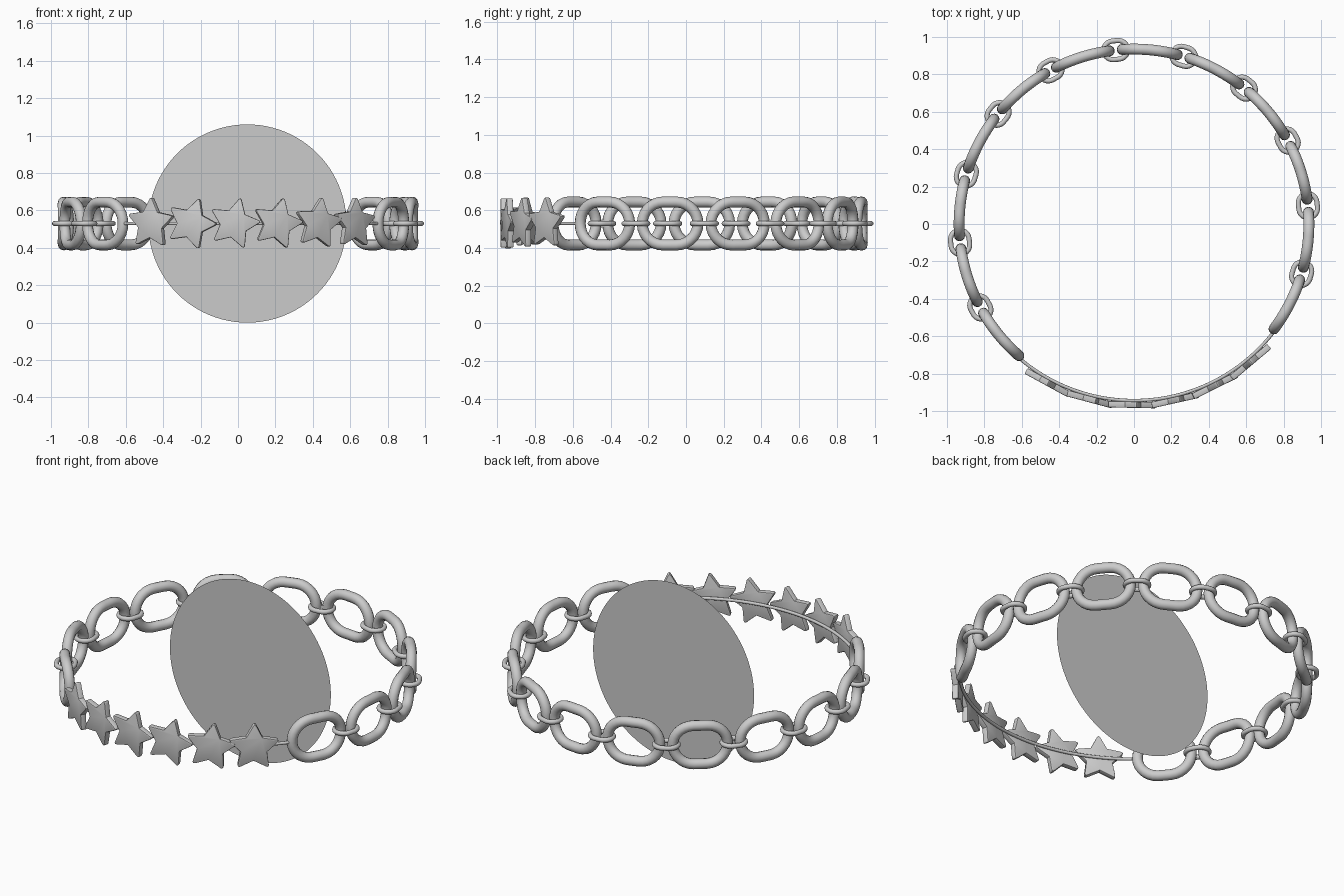
import bpy, bmesh
from math import sin, cos, pi, radians
from mathutils import Matrix, Vector

if "Cube" in bpy.data.objects:
    bpy.data.objects.remove(bpy.data.objects["Cube"])

R = 0.935     # radius of the bracelet
ZC = 0.53     # height of the bracelet centre line
STEP = 22.5   # angle between chain links


def tube(name, pts, radius, cyclic=True):
    """Round tube along a path, turned into a smooth mesh."""
    cu = bpy.data.curves.new(name, 'CURVE')
    cu.dimensions = '3D'
    cu.bevel_depth = radius
    cu.bevel_resolution = 4
    cu.use_fill_caps = not cyclic
    sp = cu.splines.new('POLY')
    sp.points.add(len(pts) - 1)
    for p, co in zip(sp.points, pts):
        p.co = (*co, 1)
    sp.use_cyclic_u = cyclic
    ob = bpy.data.objects.new(name, cu)
    bpy.context.collection.objects.link(ob)
    bpy.ops.object.select_all(action='DESELECT')
    ob.select_set(True)
    bpy.context.view_layer.objects.active = ob
    bpy.ops.object.convert(target='MESH')
    bpy.ops.object.shade_smooth_by_angle(angle=radians(50))
    return ob


def stadium(half_straight, r, arc=14, straight=5):
    """Closed outline: two half circles joined by straight runs."""
    pts = []
    for side in (1, -1):
        for i in range(arc + 1):
            a = -pi / 2 + pi * i / arc
            pts.append((side * (half_straight + r * cos(a)), side * r * sin(a)))
        for i in range(1, straight):
            pts.append((side * half_straight * (1 - 2 * i / straight), side * r))
    return pts


def on_ring(a, z, r=R):
    return (r * cos(a), r * sin(a), z)


# large upright links, bent along the bracelet
for k in range(12):
    a = radians(-27.75 + STEP * k)
    tube(f"large_link_{k + 1}",
         [on_ring(a + u / R, ZC + v) for u, v in stadium(0.035, 0.114)], 0.029)

# small flat links joining them
for k in range(11):
    a = radians(-16.5 + STEP * k)
    rad, tan = Vector((cos(a), sin(a), 0)), Vector((-sin(a), cos(a), 0))
    c = Vector(on_ring(a, ZC))
    tube(f"small_link_{k + 1}",
         [c + tan * u + rad * v for u, v in stadium(0.014, 0.05, straight=2)], 0.0135)

# thin curved wire carrying the stars
tube("star_wire", [on_ring(radians(230 + 92 * i / 48), ZC, 0.944) for i in range(49)],
     0.009, cyclic=False)


def star(name, angle, tilt, outer=0.148, inner=0.076, thick=0.034):
    """Flat star with rounded points, facing outwards on the ring."""
    bm = bmesh.new()
    vs = []
    for i in range(10):
        r = inner if i % 2 else outer
        a = pi / 2 + i * pi / 5
        vs.append(bm.verts.new((r * cos(a), r * sin(a), -thick / 2)))
    face = bm.faces.new(vs)
    ext = bmesh.ops.extrude_face_region(bm, geom=[face])
    top = [v for v in ext['geom'] if isinstance(v, bmesh.types.BMVert)]
    bmesh.ops.translate(bm, verts=top, vec=(0, 0, thick))
    bmesh.ops.recalc_face_normals(bm, faces=bm.faces)
    # round the points, then soften the rims
    tips = [e for e in bm.edges
            if abs(e.verts[0].co.z - e.verts[1].co.z) > thick / 2
            and e.verts[0].co.xy.length > (inner + outer) / 2]
    bmesh.ops.bevel(bm, geom=tips, offset=0.02, segments=4, profile=0.5, affect='EDGES')
    rims = [e for e in bm.edges if abs(e.verts[0].co.z - e.verts[1].co.z) < 1e-5]
    bmesh.ops.bevel(bm, geom=rims, offset=0.005, segments=2, profile=0.5, affect='EDGES')
    me = bpy.data.meshes.new(name)
    bm.to_mesh(me)
    bm.free()
    ob = bpy.data.objects.new(name, me)
    bpy.context.collection.objects.link(ob)
    ob.matrix_world = (Matrix.Rotation(radians(angle), 4, 'Z')
                       @ Matrix.Translation((0, -0.966, ZC))
                       @ Matrix.Rotation(pi / 2, 4, 'X')
                       @ Matrix.Rotation(radians(-tilt), 4, 'Z'))
    bpy.ops.object.select_all(action='DESELECT')
    ob.select_set(True)
    bpy.context.view_layer.objects.active = ob
    bpy.ops.object.shade_smooth_by_angle(angle=radians(35))


# row of stars across the front
for i, tilt in enumerate((2, 19, 14, 14, 8, 2)):
    star(f"star_{i + 1}", -28.7 + 13.75 * i, tilt)

# flat upright disc in the middle
bpy.ops.mesh.primitive_circle_add(vertices=96, radius=0.53, fill_type='NGON',
                                  location=(0.05, 0.045, 0.53), rotation=(pi / 2, 0, 0))
bpy.context.object.name = "centre_disc"
